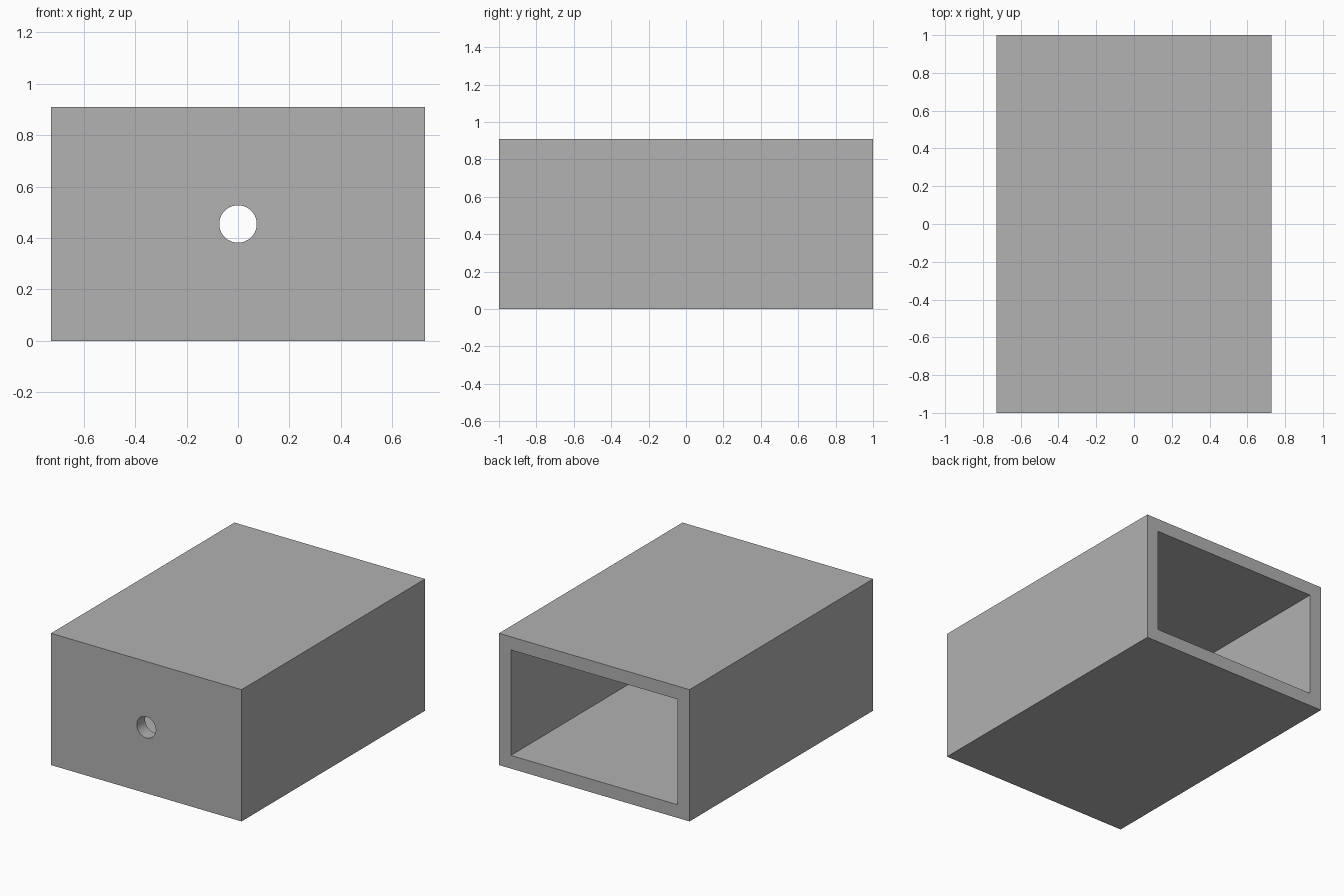
import bpy
import math

cube = bpy.data.objects.get("Cube")
if cube:
    bpy.data.objects.remove(cube, do_unlink=True)

UNIT = 1 / 11                      # wall thickness
WIDTH, LENGTH, HEIGHT = 16 * UNIT, 22 * UNIT, 10 * UNIT
HOLE_RADIUS = 0.8 * UNIT

grey = bpy.data.materials.new("plain grey")
grey.use_nodes = True
colour = (0.445, 0.445, 0.445, 1)
grey.diffuse_color = colour
grey.node_tree.nodes["Principled BSDF"].inputs["Base Color"].default_value = colour


def box(name, size, centre):
    bpy.ops.mesh.primitive_cube_add(size=1, location=centre)
    obj = bpy.context.object
    obj.name = name
    obj.scale = size
    bpy.ops.object.transform_apply(location=True, rotation=True, scale=True)
    obj.data.materials.append(grey)
    return obj


def cut(target, cutter):
    cutter.hide_render = True
    mod = target.modifiers.new("cut", 'BOOLEAN')
    mod.operation = 'DIFFERENCE'
    mod.solver = 'EXACT'
    mod.object = cutter
    bpy.context.view_layer.objects.active = target
    bpy.ops.object.modifier_apply(modifier=mod.name)
    bpy.data.objects.remove(cutter, do_unlink=True)


# Sleeve: closed at the front, open at the back
sleeve = box("sleeve_box", (WIDTH, LENGTH, HEIGHT), (0, 0, HEIGHT / 2))
cavity = box("cavity_cutter",
             (WIDTH - 2 * UNIT, LENGTH, HEIGHT - 2 * UNIT),
             (0, UNIT, HEIGHT / 2))
cut(sleeve, cavity)

# Round hole through the middle of the front wall
bpy.ops.mesh.primitive_cylinder_add(
    vertices=64, radius=HOLE_RADIUS, depth=4 * UNIT,
    location=(0, -LENGTH / 2, HEIGHT / 2), rotation=(math.pi / 2, 0, 0))
drill = bpy.context.object
drill.name = "hole_cutter"
drill.data.materials.append(grey)
cut(sleeve, drill)

# Smooth hole wall, sharp box edges
bpy.ops.object.select_all(action='DESELECT')
sleeve.select_set(True)
bpy.context.view_layer.objects.active = sleeve
bpy.ops.object.shade_smooth_by_angle(angle=math.radians(30))
